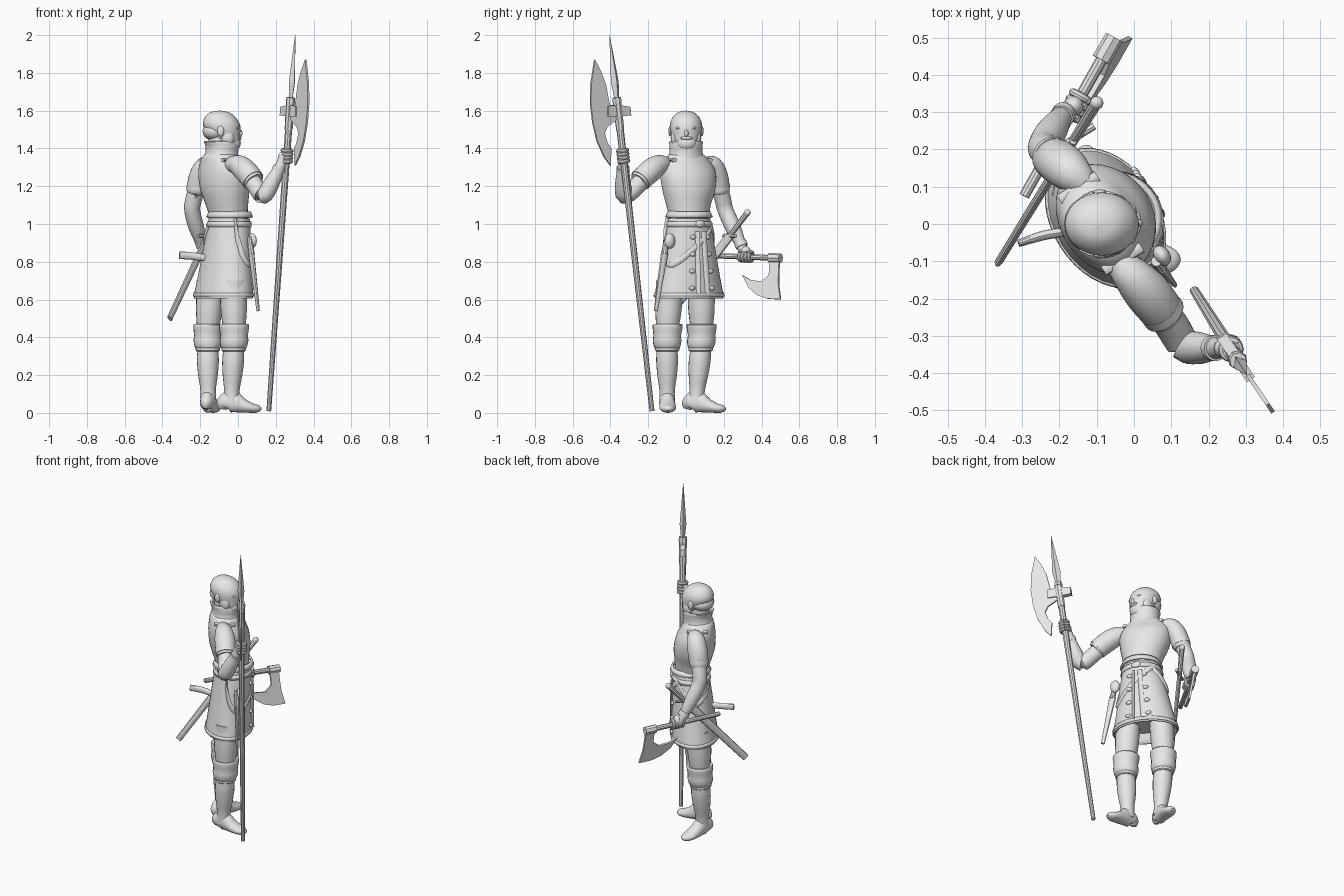
import bpy
import bmesh
import math
from mathutils import Vector, Matrix

default_cube = bpy.data.objects.get("Cube")
if default_cube:
    bpy.data.objects.remove(default_cube, do_unlink=True)

grey = bpy.data.materials.new("plain_grey")
grey.use_nodes = True
grey.diffuse_color = (.8, .8, .8, 1)
grey.node_tree.nodes["Principled BSDF"].inputs["Base Color"].default_value = grey.diffuse_color

UP = Vector((0, 0, 1))
TURN = math.radians(32)
FORWARD = Vector((math.cos(TURN), math.sin(TURN), 0))
LEFT = UP.cross(FORWARD)
parts = []


def finish(name, bm):
    bmesh.ops.recalc_face_normals(bm, faces=bm.faces)
    mesh = bpy.data.meshes.new(name)
    bm.to_mesh(mesh)
    bm.free()
    mesh.materials.append(grey)
    obj = bpy.data.objects.new(name, mesh)
    bpy.context.collection.objects.link(obj)
    parts.append(obj)
    return obj


def spline(rows, steps):
    """Smooth rows of equal length into a denser list."""
    rows = [Vector(row) for row in rows]
    dense = []
    for i in range(len(rows) - 1):
        here, there = rows[i], rows[i + 1]
        before, after = rows[max(i - 1, 0)], rows[min(i + 2, len(rows) - 1)]
        for s in range(steps):
            t = s / steps
            start, end = (there - before) / 2, (after - here) / 2
            bend = (here - there) * 2 + start + end
            sag = (there - here) * 3 - start * 2 - end
            dense.append(here + start * t + sag * t ** 2 + bend * t ** 3)
    return dense + [rows[-1]]


def tube(name, rows, side=LEFT, steps=4, sides=20, flat=False):
    """Loft oval rings; each row is x, y, z, side radius, other radius."""
    rows = spline(rows, steps)
    points = [Vector(row[:3]) for row in rows]
    bm = bmesh.new()
    rings = []
    for i, row in enumerate(rows):
        along = UP if flat else (points[min(i + 1, len(rows) - 1)] - points[max(i - 1, 0)]).normalized()
        across = Vector(side)
        across = (across - along * across.dot(along)).normalized()
        other = along.cross(across)
        angles = [math.tau * k / sides for k in range(sides)]
        rings.append([bm.verts.new(points[i] + across * max(row[3], .001) * math.cos(a)
                                   + other * max(row[4], .001) * math.sin(a)) for a in angles])
    for low, high in zip(rings, rings[1:]):
        for k in range(sides):
            n = (k + 1) % sides
            bm.faces.new((low[k], low[n], high[n], high[k]))
    bm.faces.new(rings[0])
    bm.faces.new(rings[-1])
    return finish(name, bm)


def rod(name, start, end, radius, end_radius=None, sides=12, flatten=1, side=LEFT):
    end_radius = radius if end_radius is None else end_radius
    rows = [(*start, radius, radius * flatten), (*end, end_radius, end_radius * flatten)]
    return tube(name, rows, side, 1, sides)


def blob(name, place, size, yaw=0):
    bm = bmesh.new()
    bmesh.ops.create_uvsphere(bm, u_segments=16, v_segments=10, radius=1)
    matrix = Matrix.Translation(place) @ Matrix.Rotation(yaw, 4, "Z") @ Matrix.Diagonal((*size, 1))
    bmesh.ops.transform(bm, matrix=matrix, verts=bm.verts)
    return finish(name, bm)


def plate(name, origin, right, up, outline, thickness):
    """Flat outline given in right/up distances, thickened both ways."""
    bm = bmesh.new()
    shift = right.cross(up).normalized() * thickness
    corners = [bm.verts.new(Vector(origin) - shift / 2 + right * u + up * v) for u, v in outline]
    grown = bmesh.ops.extrude_face_region(bm, geom=[bm.faces.new(corners)], use_keep_orig=True)
    moved = [v for v in grown["geom"] if isinstance(v, bmesh.types.BMVert)]
    bmesh.ops.translate(bm, vec=shift, verts=moved)
    return finish(name, bm)


def skirt_size(height):
    """Centre, sideways radius and forward radius of the coat at a height."""
    drop = .97 - height
    return Vector((-.05 - .075 * drop, .016, height)), .126 + .2 * drop, .112 + .075 * drop


def skirt_point(angle, height, out=.003):
    """Point on the coat; angle in degrees from the front towards the left."""
    middle, wide, deep = skirt_size(height)
    a = math.radians(angle)
    return middle + FORWARD * (deep + out) * math.cos(a) + LEFT * (wide + out) * math.sin(a)


def belt(name, height, band, flare=0):
    bm = bmesh.new()
    count = 40
    low, high = [[bm.verts.new(skirt_point(k * 360 / count, z, out)) for k in range(count)]
                 for z, out in ((height, flare), (height + band, 0))]
    for k in range(count):
        n = (k + 1) % count
        bm.faces.new((low[k], low[n], high[n], high[k]))
    solid = finish(name, bm).modifiers.new("thickness", "SOLIDIFY")
    solid.thickness, solid.offset = .012, 0


def strap(name, stops):
    tube(name, [(*skirt_point(a, z), .015, .006) for a, z in stops], UP, 5, 8)


# Torso armour, coat skirt and collar
tube("breastplate", [(-.05, .015, 1, .115, .1), (-.052, .015, 1.05, .112, .1), (-.06, .013, 1.11, .125, .11),
                     (-.07, .015, 1.18, .147, .122), (-.08, .012, 1.26, .158, .118), (-.09, .005, 1.32, .142, .1),
                     (-.093, 0, 1.365, .1, .085), (-.09, 0, 1.38, .06, .06)], sides=32, flat=True)
skirt_rows = [(*middle, wide, deep) for middle, wide, deep in map(skirt_size, (1.03, .97, .85, .72, .615))]
tube("coat_skirt", skirt_rows + [(*skirt_size(.615)[0], .18, .12), (*skirt_size(.66)[0], .16, .1)],
     sides=32, flat=True)
belt("skirt_hem", .615, .02)
belt("armour_flare", 1.035, .03, .01)
belt("waist_belt", .985, .028)
tube("collar", [(-.09, 0, 1.35, .1, .09), (-.086, 0, 1.38, .089, .086), (-.084, 0, 1.41, .088, .088),
                (-.09, 0, 1.435, .088, .092), (-.09, 0, 1.435, .076, .08), (-.09, 0, 1.4, .07, .07)],
     sides=28, flat=True)

# Coat opening, sling straps and buckles
for side in (-1, 1):
    strap("coat_placket", [(side * 9, .96), (side * 9, .8), (side * 9, .63)])
    for height in (.66, .75, .84, .93):
        blob("coat_buckle", skirt_point(side * 19, height), (.01, .018, .012), TURN)
    shoulder = Vector((-.09, .002, 1.35)) + LEFT * side * .112
    rod("shoulder_strap", shoulder + FORWARD * .06 - UP * .012, shoulder - FORWARD * .06 - UP * .012, .016,
        sides=10, flatten=.6)
blob("belt_buckle", skirt_point(0, 1), (.012, .028, .02), TURN)
strap("sling_strap", [(55, 1), (25, .95), (-20, .86), (-60, .785), (-85, .82), (-102, .92), (-108, 1.03)])
strap("sword_strap", [(45, .99), (75, .92), (105, .87), (140, .92), (165, .99)])

# Head with face, ears and beard
tube("head", [(-.045, 0, 1.39, .035, .035), (-.05, 0, 1.43, .06, .06), (-.068, 0, 1.47, .077, .08),
              (-.086, 0, 1.52, .085, .098), (-.093, 0, 1.56, .074, .085), (-.097, 0, 1.59, .044, .052),
              (-.098, 0, 1.6, .004, .004)], Vector((0, 1, 0)), sides=28, flat=True)
rod("neck", (-.1, 0, 1.34), (-.093, 0, 1.48), .062, sides=18)
blob("beard", (-.025, .002, 1.428), (.04, .054, .042))
blob("moustache", (.004, .002, 1.455), (.016, .032, .01))
blob("nose", (.01, .002, 1.48), (.014, .011, .02))
for side in (-1, 1):
    blob("ear", (-.092, side * .084, 1.492), (.018, .009, .028))
    blob("brow", (-.006, side * .028, 1.508), (.013, .025, .008))
    blob("cheek_hair", (-.055, side * .06, 1.455), (.034, .021, .042))
blob("back_hair", (-.122, 0, 1.49), (.066, .074, .05))

# Legs, cuffed boots and feet
LEGS = {"right": ((-.025, -.085), (-.02, -.1), (-.035, -.1), math.radians(2)),
        "left": ((-.145, .08), (-.16, .083), (-.158, .055), math.radians(77))}
for label, (hip, knee, ankle, heading) in LEGS.items():
    hip, knee, ankle = (Vector(p) for p in (hip, knee, ankle))

    def centre(z):
        return hip.lerp(knee, (.7 - z) / .3) if z > .4 else knee.lerp(ankle, (.4 - z) / .33)

    def shape(name, profile, steps):
        tube(label + name, [(*centre(z), z, r, r) for z, r in profile], steps=steps, flat=True)

    shape("_leg", [(.7, .074), (.55, .07), (.45, .06), (.36, .054), (.28, .058), (.2, .052), (.12, .041),
                   (.05, .042)], 4)
    shape("_boot_cuff", [(.34, .058), (.345, .068), (.38, .076), (.41, .073), (.455, .08), (.47, .076),
                         (.465, .06)], 2)
    shape("_boot_strap", [(.325, .058), (.33, .064), (.345, .066), (.36, .06)], 1)
    toward = Vector((math.cos(heading), math.sin(heading), 0))
    heel = ankle.to_3d() - toward * .004
    outline = [(-.045, .012, .02), (-.035, .034, .045), (.005, .039, .06), (.06, .043, .04), (.11, .043, .026),
               (.145, .03, .02), (.157, .01, .01)]
    tube(label + "_boot", [(*(heel + toward * d + UP * h), w, h) for d, w, h in outline], UP.cross(toward))

# Arms with padded sleeves and bracers
tube("left_sleeve", [(-.135, .105, 1.315, .04, .04), (-.17, .14, 1.305, .055, .055), (-.2, .165, 1.25, .058, .06),
                     (-.222, .18, 1.17, .051, .053), (-.222, .18, 1.165, .035, .035)])
tube("left_arm", [(-.2, .165, 1.25, .045, .045), (-.235, .195, 1.13, .044, .044), (-.242, .21, 1.07, .042, .042),
                  (-.22, .25, .98, .041, .041), (-.185, .3, .87, .025, .025), (-.165, .315, .83, .026, .026)])
tube("right_sleeve", [(-.04, -.1, 1.315, .04, .04), (0, -.145, 1.312, .054, .054), (.04, -.19, 1.28, .062, .062),
                      (.083, -.245, 1.228, .055, .055), (.085, -.247, 1.225, .035, .035)])
tube("right_arm", [(.04, -.19, 1.28, .045, .045), (.1, -.27, 1.19, .046, .046), (.135, -.325, 1.15, .044, .044),
                   (.175, -.333, 1.21, .043, .043), (.225, -.333, 1.31, .028, .028),
                   (.24, -.333, 1.36, .026, .026)], UP.cross(FORWARD))
for name, start, end, radius in (("left_sleeve_band", (-.212, .174, 1.21), (-.218, .178, 1.185), .057),
                                 ("right_sleeve_band", (.068, -.226, 1.247), (.081, -.242, 1.231), .06),
                                 ("left_wrist_cuff", (-.195, .286, .905), (-.188, .296, .88), .033),
                                 ("right_wrist_cuff", (.21, -.333, 1.28), (.22, -.333, 1.3), .035)):
    rod(name, start, end, radius, sides=20)


def gripping_hand(label, place, axis, palm):
    """Fist of four curled fingers around a shaft."""
    axis = axis.normalized()
    first = axis.orthogonal().normalized()
    second = axis.cross(first)
    blob(label + "_palm", place + palm, (.027, .027, .036))
    for k in range(4):
        middle = place + axis * (k - 1.5) * .019
        curl = [math.tau * j / 8 for j in range(9)]
        tube(label + "_finger", [(*(middle + (first * math.cos(a) + second * math.sin(a)) * .024), .011, .011)
                                 for a in curl], axis, 2, 8)


# Halberd held in the right hand
POLE_FOOT, POLE_TIP = Vector((.163, -.18, .01)), Vector((.303, -.405, 2))


def pole(height):
    return POLE_FOOT.lerp(POLE_TIP, (height - POLE_FOOT.z) / (POLE_TIP.z - POLE_FOOT.z))


EDGE = Vector((.56, -.83, 0)).normalized()
rod("halberd_shaft", POLE_FOOT, pole(1.62), .013, .02, 10)
rod("halberd_socket", pole(1.5), pole(1.66), .022, .024, 8)
rod("halberd_collar", pole(1.645), pole(1.67), .026, .023, 8)
rod("halberd_spike_base", pole(1.66), pole(1.75), .014, .025, 4, .8, EDGE)
rod("halberd_spike", pole(1.75), POLE_TIP, .025, .001, 4, .8, EDGE)
plate("halberd_blade", pole(1.6), EDGE, UP,
      [(0, -.04), (.03, -.06), (.07, -.085), (.087, -.12), (.07, -.17), (.045, -.2), (.05, -.29), (.09, -.245),
       (.135, -.16), (.163, -.06), (.176, .04), (.174, .14), (.15, .27), (.112, .21), (.08, .14), (.065, .07),
       (.055, .03), (0, .03)], .011)
plate("halberd_beak", pole(1.6), -EDGE, UP, [(0, -.03), (.075, -.025), (.07, .02), (0, .03)], .03)
plate("halberd_blade_root", pole(1.6), EDGE, UP, [(0, -.03), (.07, -.03), (.07, .025), (0, .03)], .026)
gripping_hand("right_hand", pole(1.36), POLE_TIP - POLE_FOOT, Vector((-.018, 0, -.01)))

# Hand axe held in the left hand
AXE_END, AXE_TOP = Vector((-.295, .075, .835)), Vector((-.068, .475, .82))
reach = (AXE_TOP - AXE_END).normalized()
rod("axe_handle", AXE_END, AXE_TOP, .014, .016, 10)
rod("axe_eye", AXE_TOP - reach * .04, AXE_TOP + reach * .03, .026, .025, 8)
plate("axe_blade", AXE_TOP, reach, Vector((.2, 0, -1)).normalized(),
      [(-.04, 0), (-.036, .05), (-.04, .095), (-.085, .13), (-.15, .125), (-.2, .1), (-.165, .165), (-.11, .205),
       (-.05, .222), (.03, .222), (.018, .14), (.02, .06), (.025, 0)], .013)
gripping_hand("left_hand", Vector((-.157, .317, .829)), reach, Vector((-.005, 0, .018)))

# Sheathed sword, dagger, horn and pouch
POMMEL, CHAPE = Vector((-.1, .325, 1.06)), Vector((-.362, -.1, .5))
guard = POMMEL.lerp(CHAPE, .22)
rod("sword_grip", POMMEL, guard, .016, .014, 10)
blob("sword_pommel", POMMEL, (.018, .018, .018))
rod("sword_guard", guard - FORWARD * .06, guard + FORWARD * .06, .01, sides=8, side=UP)
rod("sword_scabbard", guard, CHAPE, .026, .021, 12, .5, UP)
rod("dagger_grip", (.06, -.1, .93), (.072, -.115, .84), .014, .018, 10)
rod("dagger_sheath", (.07, -.113, .85), (.107, -.16, .54), .022, .012, 10, .6)
tube("horn", [(-.17, -.02, .82, .018, .012), (-.24, -.03, .83, .02, .013), (-.31, -.052, .835, .02, .01)],
     UP, sides=12)
blob("belt_pouch", (.075, -.085, .91), (.022, .03, .04), TURN)

# Smooth shading that keeps hard edges
bpy.ops.object.select_all(action="DESELECT")
for obj in parts:
    obj.select_set(True)
bpy.context.view_layer.objects.active = parts[0]
bpy.ops.object.shade_smooth_by_angle(angle=math.radians(35))
